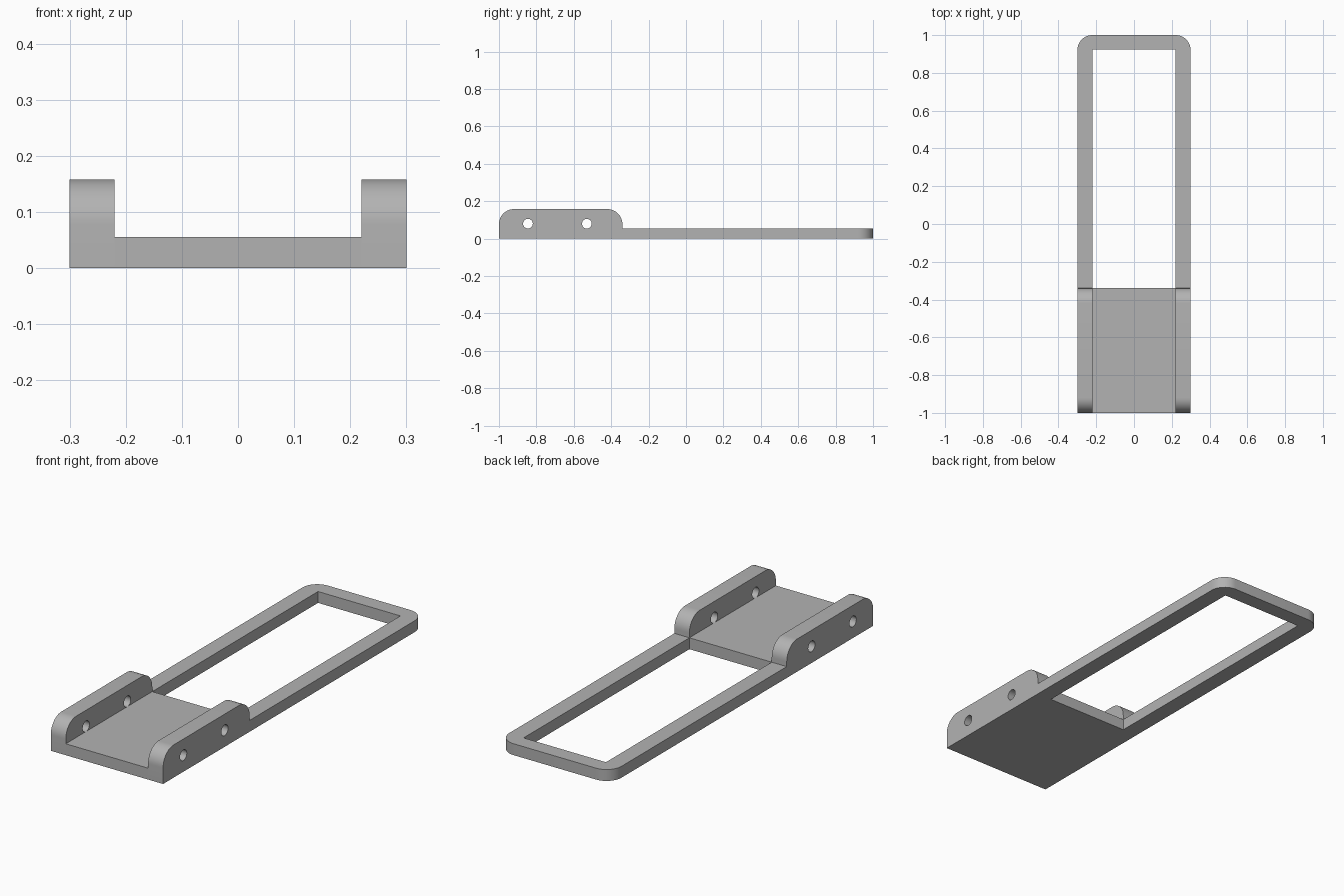
import bpy, bmesh
from math import cos, sin, pi, radians
from mathutils import Vector

cube = bpy.data.objects.get("Cube")
if cube:
    bpy.data.objects.remove(cube, do_unlink=True)

HALF, INNER = 0.30, 0.22        # outer and inner half widths
BASE, TOP = 0.055, 0.158        # base thickness and cheek height
FRONT, STEP, BACK = -1.0, -0.34, 1.0
RADIUS = 0.08

grey = bpy.data.materials.new("plain grey")
grey.use_nodes = True
grey.diffuse_color = (0.45, 0.45, 0.45, 1)
grey.node_tree.nodes["Principled BSDF"].inputs["Base Color"].default_value = (0.45, 0.45, 0.45, 1)


def arc(cx, cy, r, start, end, steps=12):
    """Points along an arc, angles in degrees."""
    angles = [radians(start + (end - start) * i / steps) for i in range(steps + 1)]
    return [(cx + r * cos(a), cy + r * sin(a)) for a in angles]


def rounded_top(left, right, bottom, top, r):
    """Rectangle whose two upper corners are rounded."""
    return ([(left, bottom), (right, bottom)]
            + arc(right - r, top - r, r, 0, 90)
            + arc(left + r, top - r, r, 90, 180))


def extrude_profile(name, loops, place, depth):
    """Fill an outline with optional holes, then extrude it by depth."""
    bm = bmesh.new()
    edges = []
    for loop in loops:
        verts = [bm.verts.new(place(u, v)) for u, v in loop]
        edges += [bm.edges.new((a, b)) for a, b in zip(verts, verts[1:] + verts[:1])]
    bmesh.ops.triangle_fill(bm, edges=edges, use_beauty=True)
    moved = bmesh.ops.extrude_face_region(bm, geom=bm.faces[:], use_keep_orig=True)
    bmesh.ops.translate(bm, vec=Vector(depth),
                        verts=[g for g in moved["geom"] if isinstance(g, bmesh.types.BMVert)])
    bmesh.ops.recalc_face_normals(bm, faces=bm.faces[:])
    mesh = bpy.data.meshes.new(name)
    bm.to_mesh(mesh)
    bm.free()
    mesh.materials.append(grey)
    obj = bpy.data.objects.new(name, mesh)
    bpy.context.collection.objects.link(obj)
    bpy.ops.object.select_all(action='DESELECT')
    obj.select_set(True)
    bpy.context.view_layer.objects.active = obj
    bpy.ops.object.shade_smooth_by_angle(angle=radians(30))
    return obj


def flat(u, v):
    return (u, v, 0)


# Open loop frame: rounded outside corners, square inside corners
bar = 0.925
frame = rounded_top(-HALF, HALF, STEP, BACK, RADIUS)
frame = [frame[0], (-INNER, STEP), (-INNER, bar), (INNER, bar), (INNER, STEP)] + frame[1:]
extrude_profile("loop_frame", [frame], flat, (0, 0, BASE))

# Floor between the cheeks
floor = [(-INNER, FRONT), (INNER, FRONT), (INNER, STEP), (-INNER, STEP)]
extrude_profile("floor_plate", [floor], flat, (0, 0, BASE))

# Upright cheeks with two pin holes each
cheek = [rounded_top(FRONT, STEP, 0, TOP, RADIUS)]
for y in (-0.845, -0.53):
    cheek.append(arc(y, 0.08, 0.026, 0, 360, 24)[:-1])
for name, x in (("right_cheek", -HALF), ("left_cheek", INNER)):
    extrude_profile(name, cheek, lambda u, v: (x, u, v), (HALF - INNER, 0, 0))
